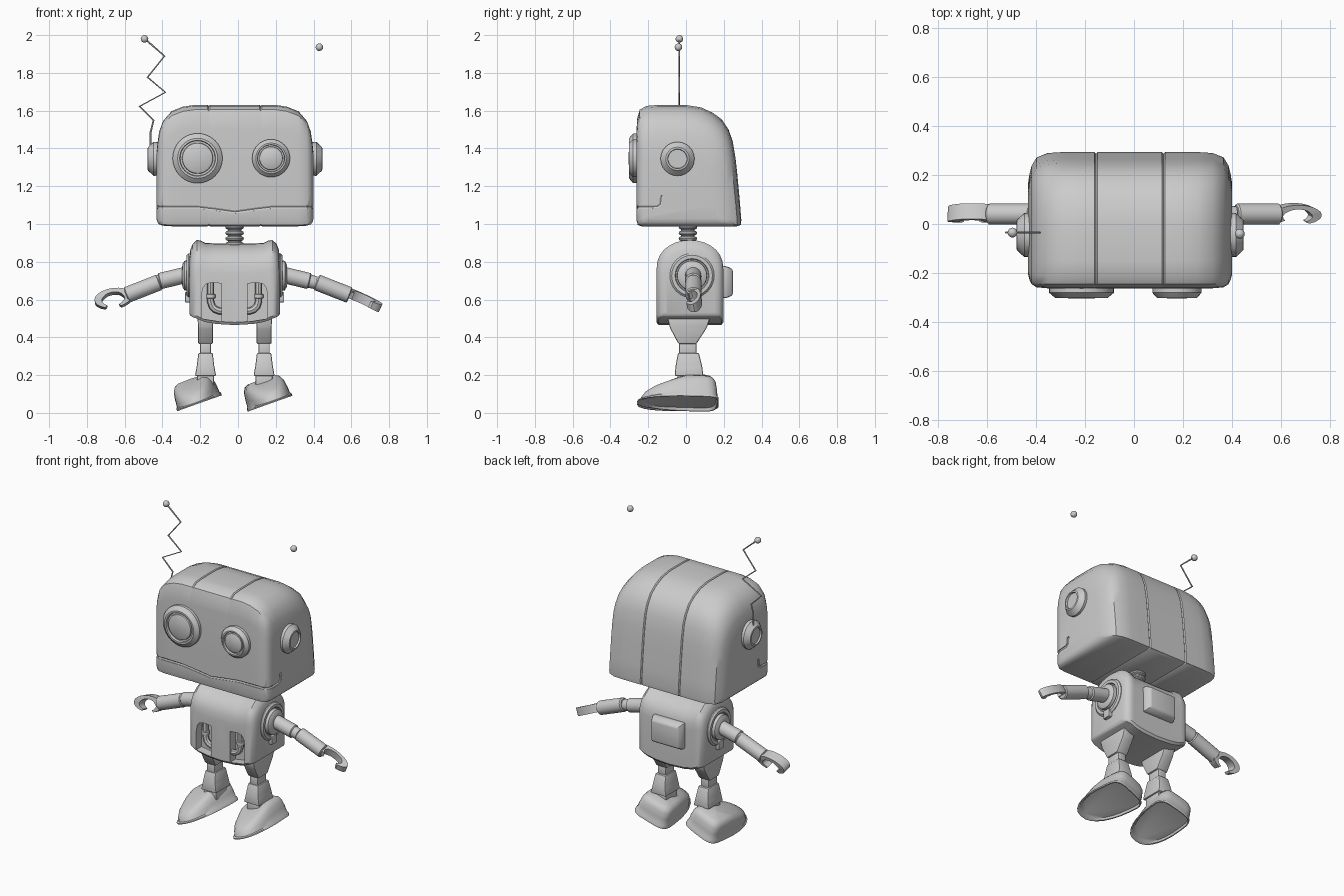
import bpy, bmesh
from math import sin, cos, pi, radians
from mathutils import Vector, Matrix

if "Cube" in bpy.data.objects:
    bpy.data.objects.remove(bpy.data.objects["Cube"])

C = -0.018  # centre plane of head and torso


def shade(me, angle=35):
    me.shade_smooth()
    me.set_sharp_from_angle(angle=radians(angle))


def loft(name, rings, closed=True, angle=35, bevel=0):
    """Skin a list of equal-length rings and cap both ends."""
    bm = bmesh.new()
    vs = [[bm.verts.new(p) for p in r] for r in rings]
    n = len(rings[0])
    for a, b in zip(vs, vs[1:]):
        for i in range(n):
            j = (i + 1) % n
            bm.faces.new((a[i], a[j], b[j], b[i]))
    if closed:
        bm.faces.new(vs[0])
        bm.faces.new(vs[-1])
    bmesh.ops.recalc_face_normals(bm, faces=bm.faces)
    if bevel:
        bmesh.ops.bevel(bm, geom=bm.edges[:], offset=bevel, segments=2, profile=0.5, affect='EDGES')
    me = bpy.data.meshes.new(name)
    bm.to_mesh(me)
    bm.free()
    shade(me, angle)
    ob = bpy.data.objects.new(name, me)
    bpy.context.collection.objects.link(ob)
    return ob


def lathe(name, profile, origin, axis, n=24):
    """Revolve (radius, distance) pairs around an axis."""
    q = Vector(axis).to_track_quat('Z', 'Y')
    o = Vector(origin)
    return loft(name, [[o + q @ Vector((r * cos(2 * pi * i / n), r * sin(2 * pi * i / n), t))
                        for i in range(n)] for r, t in profile])


def taper(name, levels, bevel=0.008):
    """Stack of rectangles (x0, x1, y0, y1, z)."""
    return loft(name, [[(a, c, z), (b, c, z), (b, d, z), (a, d, z)] for a, b, c, d, z in levels],
                bevel=bevel)


def tube(name, pts, r, res=2):
    cu = bpy.data.curves.new(name, 'CURVE')
    cu.dimensions = '3D'
    cu.bevel_depth, cu.bevel_resolution, cu.use_fill_caps = r, res, True
    sp = cu.splines.new('POLY')
    sp.points.add(len(pts) - 1)
    for p, co in zip(sp.points, pts):
        p.co = (*co, 1)
    tmp = bpy.data.objects.new(name, cu)
    bpy.context.collection.objects.link(tmp)
    dg = bpy.context.evaluated_depsgraph_get()
    me = bpy.data.meshes.new_from_object(tmp.evaluated_get(dg))
    bpy.data.objects.remove(tmp)
    shade(me)
    ob = bpy.data.objects.new(name, me)
    bpy.context.collection.objects.link(ob)
    return ob


def cut(ob, cutter):
    m = ob.modifiers.new('cut', 'BOOLEAN')
    m.operation, m.solver, m.object = 'DIFFERENCE', 'EXACT', cutter
    dg = bpy.context.evaluated_depsgraph_get()
    me = bpy.data.meshes.new_from_object(ob.evaluated_get(dg))
    ob.modifiers.clear()
    ob.data = me
    shade(me)
    bpy.data.objects.remove(cutter)


def ball(name, co, r):
    lathe(name, [(r * max(sin(pi * k / 10), .01), -r * cos(pi * k / 10)) for k in range(11)], co, (0, 0, 1), 16)


def shell(name, prof, x0, x1, ends, mids):
    """Loft a side profile across x; ends/mids are (inset, top, bottom, front, back)."""
    ys, zs = [p[0] for p in prof], [p[1] for p in prof]
    y0, y1, z0, z1 = min(ys), max(ys), min(zs), max(zs)
    secs = [(x0 + e[0], *e[1:]) for e in ends] + mids + [(x1 - e[0], *e[1:]) for e in reversed(ends)]
    rings = []
    for x, t, b, f, k in secs:
        sy, sz = (y1 - y0 - f - k) / (y1 - y0), (z1 - z0 - t - b) / (z1 - z0)
        rings.append([(x, y0 + f + (y - y0) * sy, z0 + b + (z - z0) * sz) for y, z in prof])
    return loft(name, rings)


# Head with two shallow seams
head_prof = [(-.262, 1.02), (-.262, 1.2), (-.262, 1.5), (-.258, 1.56), (-.245, 1.605), (-.21, 1.625), (-.15, 1.63),
             (0, 1.63), (.08, 1.617), (.14, 1.59), (.19, 1.553), (.225, 1.5), (.247, 1.44), (.262, 1.35),
             (.272, 1.26), (.285, 1.12), (.293, 1.02), (.29, .995), (.27, .988), (-.235, .988), (-.255, .995)]
seams = []
for sx in (-.155, .12):
    seams += [(sx - .006, 0, 0, 0, 0), (sx, .006, .004, .0, .006), (sx + .006, 0, 0, 0, 0)]
head = shell('head', head_prof, -.432, .4,
             [(0, .26, .04, .06, .13), (.006, .2, .02, .035, .09), (.015, .14, .01, .017, .055), (.035, .085, .003, .004, .022),
              (.08, .033, 0, 0, .004), (.14, .009, 0, 0, 0), (.2, 0, 0, 0, 0)], seams)

# Mouth groove wrapping round to the cheeks
half = [(.416, -.13, 1.15), (.416, -.135, 1.105), (.416, -.15, 1.092), (.416, -.2, 1.09), (.408, -.24, 1.09),
        (.385, -.261, 1.09), (.2, -.264, 1.09), (.1, -.264, 1.078)]
path = [(-.016 - x, y, z) for x, y, z in half] + [(-.016, -.264, 1.064)] + \
       [(-.016 + x, y, z) for x, y, z in reversed(half)]
cut(head, tube('mouth_cutter', path, .009, 1))

# Eyes
for name, x, k in (('large_eye', -.214, 1), ('small_eye', .175, .76)):
    lathe(name, [(.132 * k, -.02), (.132 * k, .018), (.125 * k, .024), (.106 * k, .04), (.095 * k, .04), (.092 * k, .026),
                 (.082 * k, .026), (.08 * k, .036), (.072 * k, .04), (.002, .042)], (x, -.262, 1.348), (0, -1, 0), 32)

# Ears
for side, x, s in (('left', -.432, -1), ('right', .4, 1)):
    lathe(side + '_ear', [(.088, -.03), (.09, .015), (.062, .045), (.052, .047), (.05, .036), (.002, .036)],
          (x, -.045, 1.345), (s, 0, 0))

# Antennas: one bent wire, two tips
tube('antenna_wire', [(-.463, -.035, 1.4), (-.463, -.035, 1.485), (-.447, -.035, 1.549), (-.521, -.035, 1.623),
                      (-.384, -.035, 1.697), (-.479, -.035, 1.777), (-.389, -.035, 1.889), (-.495, -.035, 1.982)], .005, 1)
ball('left_antenna_tip', (-.495, -.035, 1.98), .02)
ball('right_antenna_tip', (.431, -.04, 1.936), .02)

# Ribbed neck
ribs = []
for i in range(4):
    z = .88 + i * .03
    ribs += [(.036, z), (.046, z + .005), (.049, z + .012), (.046, z + .02), (.036, z + .025)]
lathe('neck', ribs, (C, .01, 0), (0, 0, 1))

# Torso
arch = [(-.145, .465), (-.156, .48)] + \
       [(.021 - .177 * cos(pi * k / 14), .745 + .17 * sin(pi * k / 14) ** .85) for k in range(15)] + \
       [(.198, .48), (.187, .465)]
arch[2], arch[16] = (-.156, .745), (.198, .745)
torso = shell('torso', arch, -.258, .222,
              [(0, .10, .06, .05, .05), (.006, .05, .05, .025, .025), (.018, .02, .042, .008, .008), (.04, 0, .034, 0, 0),
               (.06, .002, .025, 0, 0), (.085, .015, .016, 0, 0), (.14, .018, .006, 0, 0)], [(C, .018, 0, 0, 0)])

# Front pockets, each with a bent pipe
for s in (-1, 1):
    x = C + s * .122
    pocket = [(-.053, .5), (.053, .483), (.053, .685), (.0, .69), (-.03, .682), (-.046, .66), (-.053, .62)]
    cut(torso, loft('pocket_cutter', [[(x - s * px, y, z) for px, z in pocket] for y in (-.3, -.1)]))
    side = 'left' if s < 0 else 'right'
    px = C + s * .127
    tube(side + '_pipe', [(px, -.128, .69), (px, -.128, .59), (px - s * .008, -.128, .565), (px - s * .024, -.128, .548),
                          (px - s * .045, -.128, .54), (px - s * .075, -.128, .54)], .019)
    lathe(side + '_pipe_collar', [(.018, 0), (.025, .003), (.025, .022), (.018, .025)], (px, -.128, .605), (0, 0, 1), 16)

# Back hatch
loft('back_hatch', [[(C + sx * a, y, .692 + sz * b) for sx, sz in ((-1, -1), (1, -1), (1, 1), (-1, 1))]
                    for y, a, b in ((.18, .112, .085), (.215, .112, .085), (.248, .095, .068))], bevel=.01)

# Arms and shoulders
for side, s, x in (('left', -1, -.25), ('right', 1, .214)):
    lathe(side + '_shoulder', [(.118, -.02), (.118, .012), (.108, .022), (.09, .022), (.086, .014), (.08, .014), (.078, .034),
                               (.06, .044), (.045, .046)], (x, .032, .727), (s, 0, 0))
    xa, xb = sorted((x - s * .02, x + s * .03))
    taper(side + '_shoulder_clip', [(xa, xb, .005, .06, .585), (xa, xb, .005, .06, .64)], .005)
    lathe(side + '_upper_arm', [(.043, 0), (.043, .145), (.036, .15), (.034, .185)],
          (x + s * .02, .038, .732), (s, 0, -.24))
    lathe(side + '_forearm', [(.036, 0), (.043, .006), (.043, .185), (.036, .19)],
          (s * .415, .04, .692), (s, 0, -.39))


# Gripper hands, curved into a C
def claw(name, origin, u, v, a, b, w, gap0, gap1):
    o, u, v = Vector(origin), Vector(u).normalized(), Vector(v).normalized()
    n = u.cross(v)
    rings = []
    for k in range(19):
        t = radians(gap1 + (gap0 + 360 - gap1) * k / 18)
        e = min(k, 18 - k) / 5
        th = .55 + .45 * min(e, 1)
        out = o + u * a * cos(t) + v * b * sin(t)
        inn = o + u * a * (1 - .46 * th) * cos(t) + v * b * (1 - .42 * th) * sin(t)
        h = n * w * (.7 + .3 * min(e, 1))
        rings.append([out + h, out - h, inn - h, inn + h])
    loft(name, rings)


claw('left_hand', (-.66, .04, .603), (-1, 0, -.12), (0, .25, 1), .1, .052, .033, 245, 295)
claw('right_hand', (.66, .04, .598), (.91, 0, -.42), (0, 1, .2), .105, .042, .026, 225, 300)

# Legs and feet; both feet roll the same way
N = 28
for side, s, x in (('left', -1, -.172), ('right', 1, .138)):
    taper(side + '_thigh', [(x - .042, x + .042, -.1, .13, .51), (x - .04, x + .04, -.085, .11, .45),
                            (x - .04, x + .04, -.04, .055, .365)])
    taper(side + '_knee', [(x - .03, x + .03, -.038, .055, .38), (x - .03, x + .03, -.038, .055, .3)])
    taper(side + '_shin', [(x - .038, x + .038, -.042, .068, .318), (x - .046, x + .046, -.055, .085, .25),
                           (x - .056, x + .056, -.06, .092, .195)])
    taper(side + '_ankle', [(x - .045, x + .045, -.045, .075, .21), (x - .045, x + .045, -.045, .075, .13)])
    place = Matrix.Translation((x + s * .035, 0, .05)) @ Matrix.Rotation(radians(-19.6), 4, 'Y') @ \
        Matrix.Rotation(radians(-5 * -s), 4, 'Z')
    rings = []
    for k, f in ((.9, .12), (.95, 0), (1, 0), (1, .1), (.95, .17), (.93, .45), (.88, .75), (.78, .92), (.6, 1), (.02, 1.02)):
        ring = []
        for i in range(N):
            t = 2 * pi * i / N
            c, d = cos(t), sin(t)
            p = .5 if d > 0 else .85
            px = .122 * (1 if c > 0 else -1) * abs(c) ** p * k
            py = .05 + (.12 * abs(d) ** p if d > 0 else -.31 * abs(d) ** p) * k
            ring.append(place @ Vector((px, py, f * min(.135, .05 + .32 * (py + .27)))))
        rings.append(ring)
    loft(side + '_foot', rings, angle=40)
